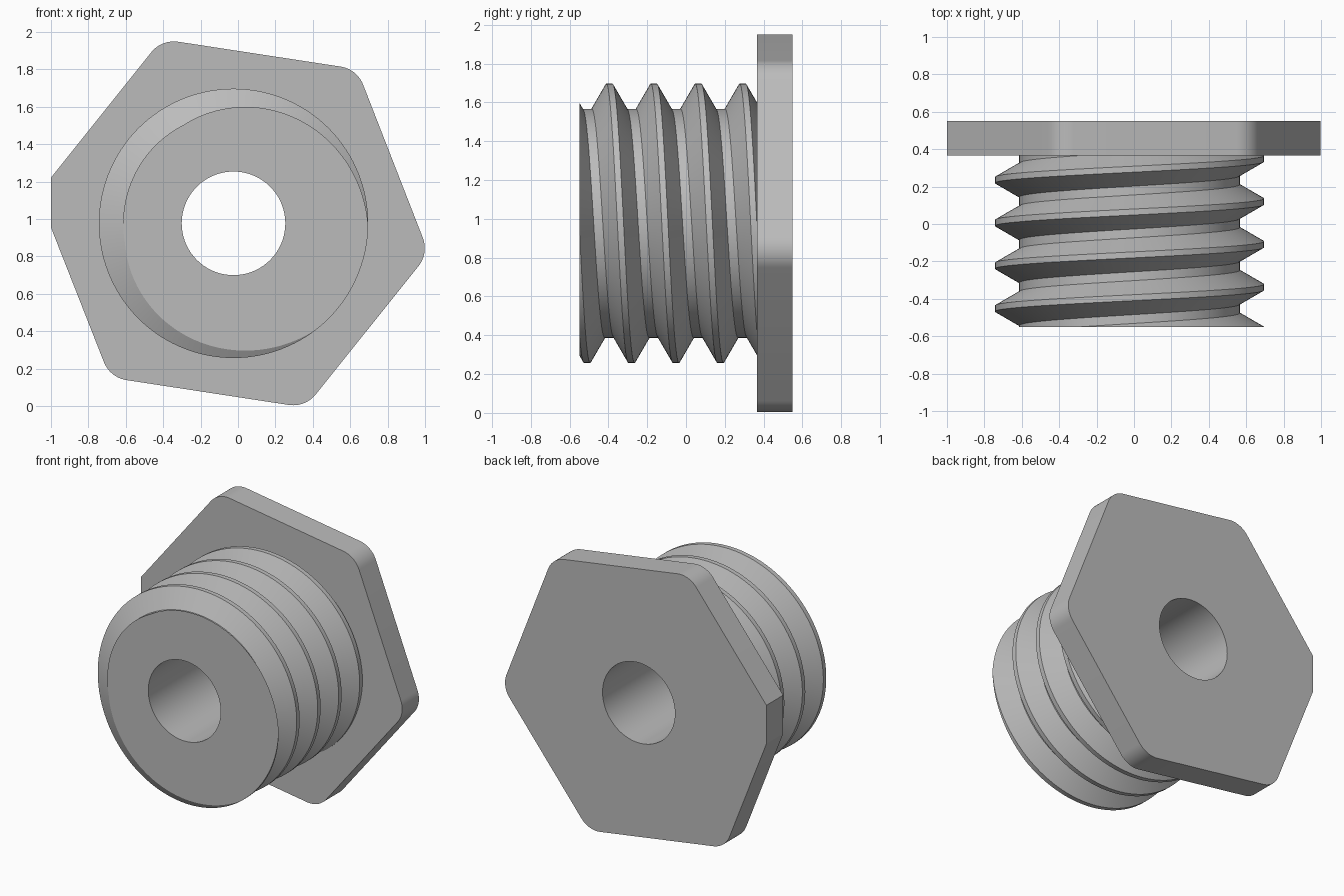
import bpy, bmesh
from math import sin, cos, pi, radians
from mathutils import Vector

old = bpy.data.objects.get("Cube")
if old:
    bpy.data.objects.remove(old, do_unlink=True)

CX, CZ = -0.024, 0.977            # bolt axis
FRONT, SEAT, BACK = -0.55, 0.367, 0.55
BORE = 0.277
STEPS = 120

steel = bpy.data.materials.new("plain grey")
steel.use_nodes = True
grey = (0.5, 0.5, 0.5, 1)
steel.diffuse_color = grey
steel.node_tree.nodes["Principled BSDF"].inputs["Base Color"].default_value = grey


def loop(bm, points):
    """Closed ring of edges through the points."""
    vs = [bm.verts.new(p) for p in points]
    return [bm.edges.new((a, b)) for a, b in zip(vs, vs[1:] + vs[:1])]


def bore_ring(y):
    return [(CX + BORE * cos(2 * pi * i / 72), y, CZ + BORE * sin(2 * pi * i / 72))
            for i in range(72)]


def finish(bm, name):
    bmesh.ops.recalc_face_normals(bm, faces=bm.faces[:])
    mesh = bpy.data.meshes.new(name)
    bm.to_mesh(mesh)
    bm.free()
    mesh.materials.append(steel)
    ob = bpy.data.objects.new(name, mesh)
    bpy.context.collection.objects.link(ob)
    bpy.ops.object.select_all(action='DESELECT')
    ob.select_set(True)
    bpy.context.view_layer.objects.active = ob
    bpy.ops.object.shade_smooth_by_angle(angle=radians(20))


# Threaded shank: a tooth profile swept along a right-handed helix, cut flat at both ends
PITCH, CREST_Y, MAJOR, MINOR = 0.229, -0.395, 0.72, 0.59
tooth = [(-0.091, MINOR), (-0.016, MAJOR), (0.016, MAJOR), (0.091, MINOR)]
bm = bmesh.new()
section = [bm.verts.new((CX, CREST_Y + k * PITCH + dy, CZ + r))
           for k in range(-4, 7) for dy, r in tooth]
edges = [bm.edges.new(pair) for pair in zip(section, section[1:])]
bmesh.ops.spin(bm, geom=section + edges, cent=(CX, 0, CZ), axis=(0, 1, 0),
               dvec=(0, PITCH / STEPS, 0), angle=2 * pi, steps=STEPS)
bmesh.ops.remove_doubles(bm, verts=bm.verts[:], dist=0.0002)
for y, side in ((FRONT, -1), (SEAT, 1)):
    bmesh.ops.bisect_plane(bm, geom=bm.verts[:] + bm.edges[:] + bm.faces[:],
                           plane_co=(0, y, 0), plane_no=(0, side, 0), clear_outer=True)
bmesh.ops.remove_doubles(bm, verts=bm.verts[:], dist=0.0002)

# Flat ends around the bore, joined by the bore wall
rims = [e for e in bm.edges if e.is_boundary]
bores = []
for y in (FRONT, SEAT):
    rim = [e for e in rims if all(abs(v.co.y - y) < 0.001 for v in e.verts)]
    bore = loop(bm, bore_ring(y))
    bmesh.ops.triangle_fill(bm, edges=rim + bore, use_beauty=True, normal=(0, -1, 0))
    bores += bore
bmesh.ops.bridge_loops(bm, edges=bores)
finish(bm, "threaded_shank")

# Hexagonal flange: five rounded corners, one cropped flat
APOTHEM, FILLET, TILT = 0.915, 0.155, -8.7
outline = []
for k in range(6):
    corner = TILT + 60 * k
    if k == 3:
        outline += [(-1, 1.221), (-1, 0.955)]
        continue
    reach = (APOTHEM - FILLET) / cos(pi / 6)
    cx = CX + reach * cos(radians(corner))
    cz = CZ + reach * sin(radians(corner))
    for i in range(13):
        a = radians(corner - 30 + 5 * i)
        outline.append((cx + FILLET * cos(a), cz + FILLET * sin(a)))

bm = bmesh.new()
rim = loop(bm, [(x, SEAT, z) for x, z in outline])
bore = loop(bm, bore_ring(SEAT))
bmesh.ops.triangle_fill(bm, edges=rim + bore, use_beauty=True, normal=(0, -1, 0))
back = bmesh.ops.extrude_face_region(bm, geom=bm.faces[:], use_keep_orig=True)
moved = [v for v in back["geom"] if isinstance(v, bmesh.types.BMVert)]
bmesh.ops.translate(bm, verts=moved, vec=Vector((0, BACK - SEAT, 0)))
finish(bm, "hex_flange")
